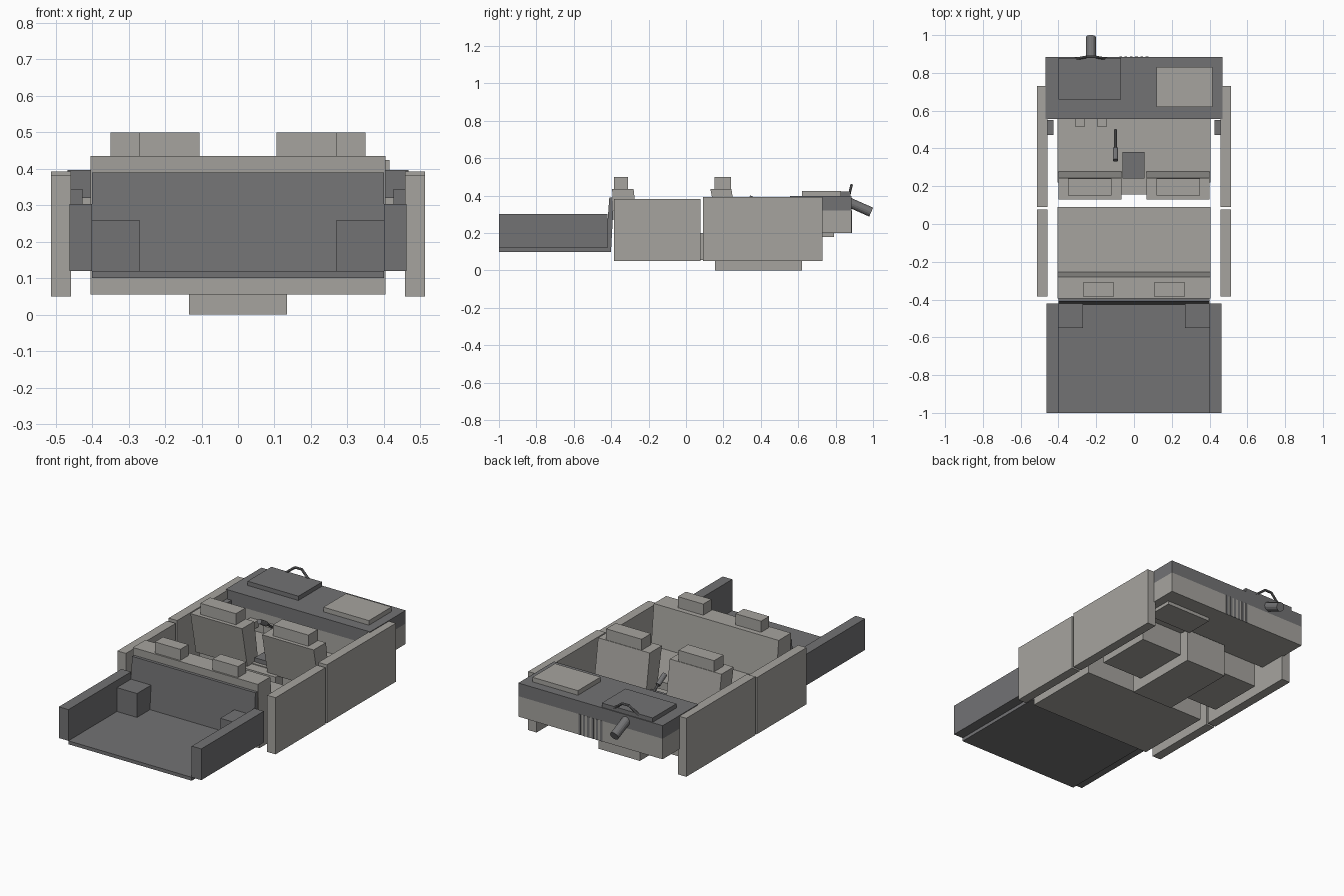
import bpy
import bmesh
from mathutils import Vector

default = bpy.data.objects.get("Cube")
if default:
    bpy.data.objects.remove(default, do_unlink=True)


def make_material(name, color):
    mat = bpy.data.materials.new(name)
    mat.use_nodes = True
    mat.diffuse_color = color
    mat.node_tree.nodes["Principled BSDF"].inputs["Base Color"].default_value = color
    return mat


LIGHT = make_material("warm light grey", (0.38, 0.37, 0.345, 1))
DARK = make_material("dark grey", (0.17, 0.17, 0.175, 1))


def finish(name, bm, mat):
    bmesh.ops.recalc_face_normals(bm, faces=bm.faces)
    mesh = bpy.data.meshes.new(name)
    bm.to_mesh(mesh)
    bm.free()
    mesh.materials.append(mat)
    obj = bpy.data.objects.new(name, mesh)
    bpy.context.collection.objects.link(obj)
    return obj


def prism(name, mat, x, profile):
    """Extrude a (y, z) side profile between two x values."""
    bm = bmesh.new()
    face = bm.faces.new([bm.verts.new((x[0], y, z)) for y, z in profile])
    new = bmesh.ops.extrude_face_region(bm, geom=[face])["geom"]
    verts = [v for v in new if isinstance(v, bmesh.types.BMVert)]
    bmesh.ops.translate(bm, verts=verts, vec=(x[1] - x[0], 0, 0))
    return finish(name, bm, mat)


def box(name, mat, x, y, z):
    return prism(name, mat, x, [(y[0], z[0]), (y[1], z[0]), (y[1], z[1]), (y[0], z[1])])


def rod(name, mat, start, end, radius, sides=12):
    """Cylinder between two points."""
    a, b = Vector(start), Vector(end)
    bm = bmesh.new()
    bmesh.ops.create_cone(bm, cap_ends=True, segments=sides, radius1=radius,
                          radius2=radius, depth=(b - a).length)
    turn = (b - a).to_track_quat('Z', 'Y').to_matrix().to_4x4()
    bmesh.ops.transform(bm, matrix=turn, verts=bm.verts)
    bmesh.ops.translate(bm, verts=bm.verts, vec=(a + b) / 2)
    return finish(name, bm, mat)


# Cargo bay
box("cargo_floor", DARK, (-0.4, 0.4), (-1, -0.4), (0.1, 0.12))
prism("cargo_back_panel", DARK, (-0.4, 0.4),
      [(-0.43, 0.12), (-0.40, 0.12), (-0.385, 0.39), (-0.41, 0.39)])

# Rear bench
box("rear_bench_cushion", LIGHT, (-0.405, 0.405), (-0.38, 0.09), (0.055, 0.2))
prism("rear_bench_back", LIGHT, (-0.405, 0.405),
      [(-0.38, 0.15), (-0.25, 0.15), (-0.28, 0.435), (-0.395, 0.435)])

# Front cushion and central tunnel
box("front_seat_cushion", LIGHT, (-0.405, 0.405), (0.22, 0.56), (0.06, 0.2))
box("centre_tunnel", LIGHT, (-0.135, 0.135), (0.155, 0.62), (0, 0.195))
box("centre_console", DARK, (-0.06, 0.055), (0.24, 0.38), (0.19, 0.225))

# Paired parts on both sides
for side, s in (("left", 1), ("right", -1)):
    def span(a, b):
        return (s * a, s * b)
    box(side + "_cargo_wall", DARK, span(0.4, 0.462), (-1, -0.42), (0.12, 0.303))
    box(side + "_wheel_box", DARK, span(0.27, 0.4), (-0.55, -0.42), (0.12, 0.26))
    box(side + "_front_door", LIGHT, span(0.458, 0.513), (0.09, 0.73), (0.05, 0.393))
    box(side + "_rear_door", LIGHT, span(0.458, 0.513), (-0.385, 0.077), (0.05, 0.382))
    box(side + "_door_handle", DARK, span(0.427, 0.458), (0.47, 0.55), (0.3, 0.345))
    box(side + "_rear_headrest", LIGHT, span(0.105, 0.27), (-0.385, -0.31), (0.43, 0.5))
    prism(side + "_front_seat_back", LIGHT, span(0.065, 0.4),
          [(0.18, 0.19), (0.28, 0.19), (0.243, 0.435), (0.13, 0.435)])
    box(side + "_front_headrest", LIGHT, span(0.12, 0.35), (0.152, 0.24), (0.43, 0.5))

# Dashboard
box("dashboard_lower", LIGHT, (-0.468, 0.468), (0.56, 0.885), (0.2, 0.32))
box("dashboard_upper", DARK, (-0.468, 0.468), (0.555, 0.885), (0.32, 0.397))
box("instrument_cover", DARK, (-0.4, -0.07), (0.66, 0.88), (0.395, 0.422))
box("passenger_cover", LIGHT, (0.12, 0.415), (0.62, 0.83), (0.395, 0.424))
box("glovebox", LIGHT, (0.12, 0.415), (0.62, 0.79), (0.18, 0.205))
for i in range(6):
    x = -0.078 + i * 0.028
    box("vent_slat", DARK, (x, x + 0.014), (0.88, 0.887), (0.2, 0.32))

# Steering column and handlebar
rod("steering_column", DARK, (-0.228, 0.87, 0.365), (-0.228, 0.99, 0.312), 0.026, 16)
bar = [(-0.31, 0.874, 0.41), (-0.25, 0.885, 0.457),
       (-0.206, 0.885, 0.457), (-0.146, 0.874, 0.41)]
for a, b in zip(bar, bar[1:]):
    rod("steering_bar", DARK, a, b, 0.007, 8)

# Shift lever and pedals
rod("shift_lever", DARK, (-0.098, 0.5, 0.28), (-0.098, 0.39, 0.36), 0.007, 8)
rod("shift_grip", DARK, (-0.098, 0.4, 0.352), (-0.098, 0.337, 0.39), 0.014)
for x in (-0.312, -0.197):
    box("pedal", LIGHT, (x, x + 0.053), (0.515, 0.57), (0.23, 0.27))
